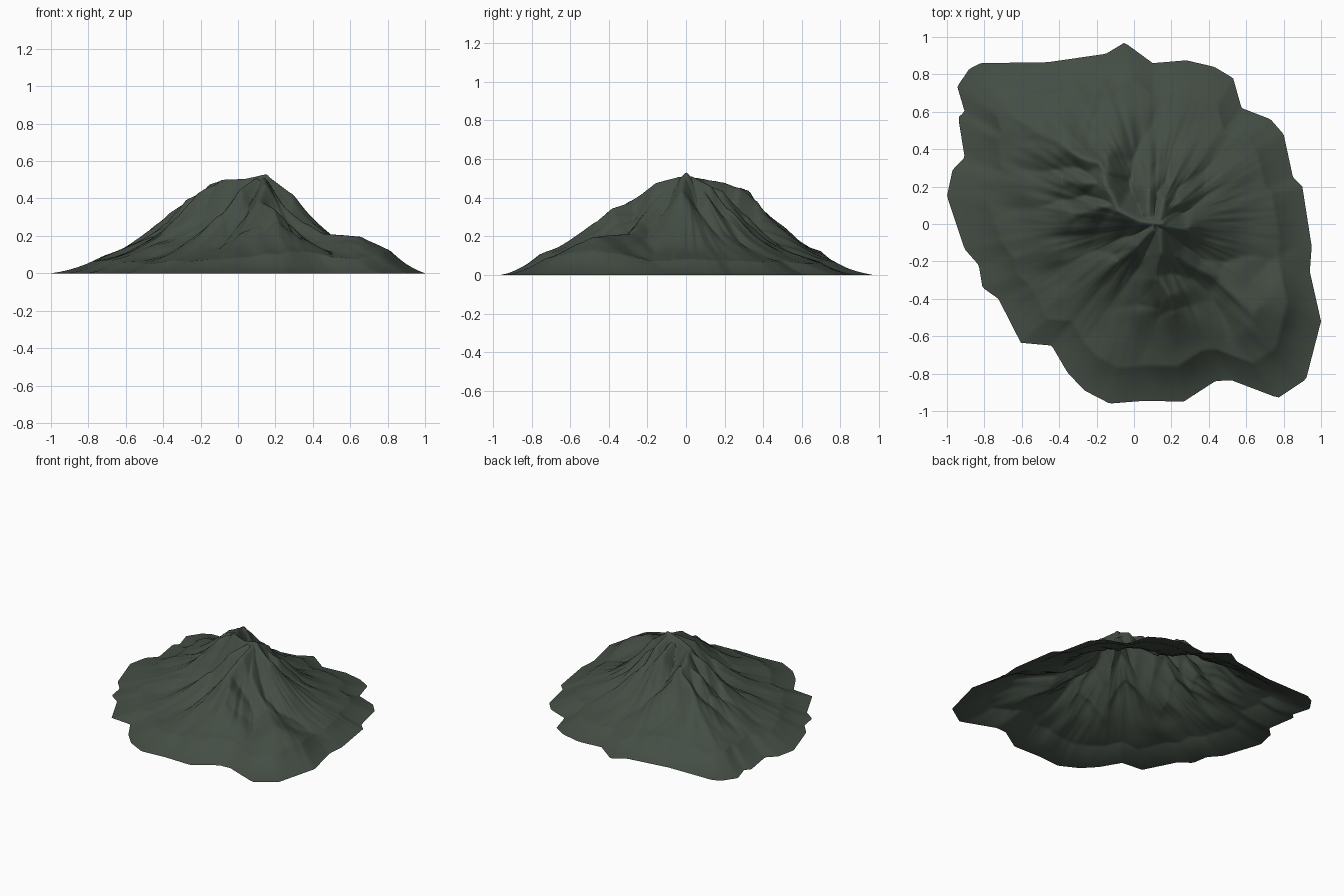
import bpy, bmesh, math
from mathutils import Vector, noise

if "Cube" in bpy.data.objects:
    bpy.data.objects.remove(bpy.data.objects["Cube"])

# Foot of the mountain, counter-clockwise
OUTLINE = [(.95,-.12),(.9,.2),(.85,.25),(.8,.48),(.73,.56),(.575,.62),(.53,.78),(.43,.84),(.28,.875),
    (.1,.86),(-.05,.97),(-.15,.91),(-.46,.865),(-.82,.86),(-.88,.83),(-.945,.735),(-.905,.6),(-.94,.57),
    (-.905,.355),(-.97,.29),(-1,.15),(-.905,-.135),(-.83,-.22),(-.81,-.34),(-.725,-.4),(-.605,-.635),
    (-.44,-.65),(-.355,-.795),(-.265,-.89),(-.13,-.96),(.06,-.945),(.265,-.95),(.435,-.84),
    (.52,-.835),(.77,-.93),(.92,-.83),(1,-.52),(.94,-.255)]
CX, CY = 0.10, 0.0
# Two main crests as (x, y, z) from the summit down
CRESTS = [
    [(.15,0,.53),(.04,.01,.505),(-.09,.08,.5),(-.15,.2,.475),(-.18,.32,.435),(-.35,.4,.335),
     (-.5,.49,.2),(-.65,.58,.11),(-.88,.78,.01)],
    [(.15,-.04,.5),(.22,-.16,.38),(.33,-.23,.275),(.46,-.29,.22),(.65,-.46,.2),(.73,-.58,.115),
     (.92,-.82,.01)],
]
# Spurs: start x, y, z, bend x, y, foot x, y, steepness
SPURS = [
    (-.15,.28,.45, -.14,.5, -.1,.95, 2.3), (-.1,.1,.49, -.4,.03, -.93,-.08, 1.7),
    (-.15,.23,.45, -.45,.22, -.97,.18, 1.7), (.1,-.03,.51, -.12,-.28, -.68,-.52, 1.7),
    (.14,-.03,.51, .18,-.4, -.13,-.95, 1), (.14,-.28,.38, .26,-.5, .3,-.92, 1.1),
    (.16,-.01,.52, .5,-.02, .93,-.1, 2.7), (.14,.03,.51, .16,.3, .55,.62, 1.4),
    (.15,.08,.46, .42,.2, .84,.34, 2.2), (.08,.05,.49, .06,.4, .2,.87, 1.6),
]


def spur_points(sx, sy, sz, mx, my, ex, ey, steep, n=6):
    """Curved spur whose height eases from its start to the foot."""
    pts = []
    for i in range(n + 1):
        u = i / n
        a, b, c = (1 - u) ** 2, 2 * u * (1 - u), u * u
        z = sz * (.5 + .5 * math.cos(math.pi * u)) ** steep
        pts.append((a * sx + b * mx + c * ex, a * sy + b * my + c * ey, z))
    return pts


LINES = CRESTS + [spur_points(*s) for s in SPURS]
SEGS = [(a, b) for line in LINES for a, b in zip(line, line[1:])]


def rim_radius(ang):
    dx, dy, best = math.cos(ang), math.sin(ang), 0
    for i, (ax, ay) in enumerate(OUTLINE):
        bx, by = OUTLINE[(i + 1) % len(OUTLINE)]
        ex, ey, px, py = bx - ax, by - ay, ax - CX, ay - CY
        den = dx * ey - dy * ex
        if abs(den) > 1e-9:
            r, u = (px * ey - py * ex) / den, (px * dy - py * dx) / den
            if r > 0 and -1e-6 <= u <= 1 + 1e-6:
                best = max(best, r)
    return best


def smooth_max(a, b, k=.04):
    h = max(k - abs(a - b), 0) / k
    return max(a, b) + h * h * k * .25


def height(x, y, t, ang):
    # wandering crests: shift the sample point with low noise
    w = .025 * min(1, t * 3)
    x2 = x + w * noise.noise(Vector((x * 6, y * 6, 3)))
    y2 = y + w * noise.noise(Vector((x * 6, y * 6, 9)))
    crest = 0
    for (ax, ay, az), (bx, by, bz) in SEGS:
        ex, ey = bx - ax, by - ay
        u = max(0, min(1, ((x2 - ax) * ex + (y2 - ay) * ey) / (ex * ex + ey * ey)))
        fx, fy, z = ax + u * ex, ay + u * ey, az + (bz - az) * u
        d = math.hypot(x2 - fx, y2 - fy)
        d = math.sqrt(d * d + .0003) - .017
        if z * math.exp(-2.6 * d) > crest:
            # flank steepness varies along the crest, giving side ribs
            k = 3.9 * (1 + .3 * noise.noise(Vector((fx * 13, fy * 13, 1))))
            crest = max(crest, z * math.exp(-k * d))
    # concave valley floor below the crests
    z = smooth_max(.46 * (1 - t) ** 2.2, crest)
    # erosion gullies running downhill
    g = noise.noise(Vector((math.cos(ang) * 9, math.sin(ang) * 9, t * 2.5)))
    f = noise.noise(Vector((math.cos(ang) * 20, math.sin(ang) * 20, t * 4)))
    fade = max(0, min(1, t * 2.5 - .25)) * min(1, z * 5)
    z += (.012 * g + .007 * f) * fade
    return max(0, z * min(1, (1 - t) * 5))


# Mountain surface: rings from the summit to the foot
NA, NR = 360, 80
bm = bmesh.new()
top = bm.verts.new((CX, CY, height(CX, CY, 0, 0)))
rims = [rim_radius(2 * math.pi * i / NA) for i in range(NA)]
rings = []
for j in range(1, NR + 1):
    t, ring = j / NR, []
    for i in range(NA):
        a = 2 * math.pi * i / NA
        x, y = CX + rims[i] * t * math.cos(a), CY + rims[i] * t * math.sin(a)
        ring.append(bm.verts.new((x, y, height(x, y, t, a))))
    rings.append(ring)
for i in range(NA):
    k = (i + 1) % NA
    bm.faces.new((top, rings[0][i], rings[0][k]))
    for p, q in zip(rings, rings[1:]):
        bm.faces.new((p[i], q[i], q[k], p[k]))
for f in bm.faces:
    f.smooth = True
mesh = bpy.data.meshes.new("mountain")
bm.to_mesh(mesh)
bm.free()
mountain = bpy.data.objects.new("mountain", mesh)
bpy.context.collection.objects.link(mountain)

# Dark mossy rock colour
rock = bpy.data.materials.new("dark mossy rock")
rock.diffuse_color = (.058, .076, .059, 1)
rock.use_nodes = True
rock.node_tree.nodes["Principled BSDF"].inputs["Base Color"].default_value = rock.diffuse_color
mesh.materials.append(rock)
